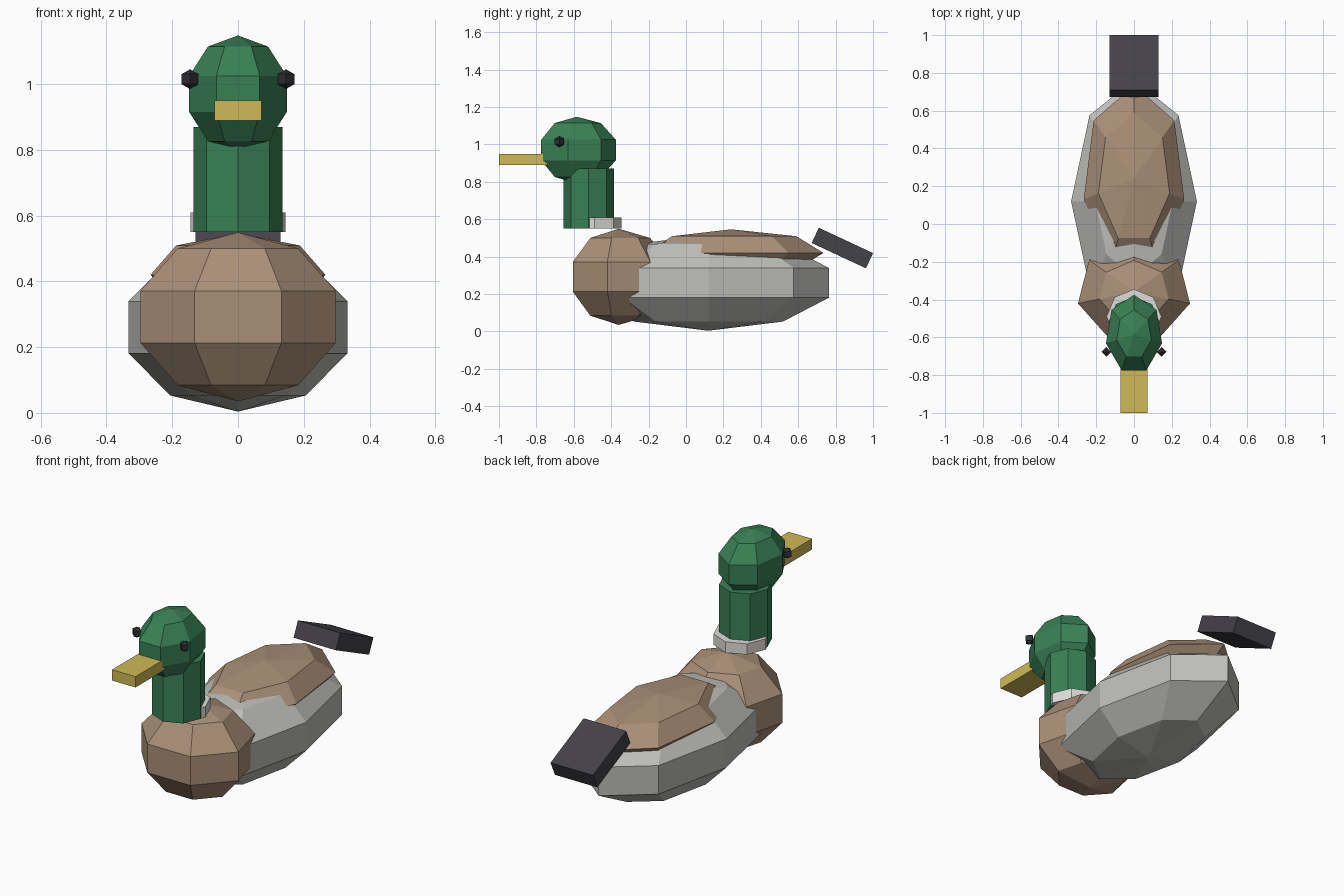
import bpy, bmesh, math
from mathutils import Matrix

if "Cube" in bpy.data.objects:
    bpy.data.objects.remove(bpy.data.objects["Cube"])


def material(name, r, g, b):
    def lin(c):
        c /= 255
        return c / 12.92 if c <= 0.04045 else ((c + 0.055) / 1.055) ** 2.4
    m = bpy.data.materials.new(name)
    m.diffuse_color = (lin(r), lin(g), lin(b), 1)
    m.use_nodes = True
    m.node_tree.nodes["Principled BSDF"].inputs["Base Color"].default_value = m.diffuse_color
    return m


GREEN = material("head green", 57, 129, 85)
BROWN = material("feather brown", 170, 144, 120)
GREY = material("flank grey", 190, 191, 186)
WHITE = material("collar white", 224, 222, 216)
YELLOW = material("bill yellow", 206, 186, 86)
DARK = material("tail charcoal", 68, 66, 73)
BLACK = material("eye black", 48, 47, 52)


def finish(name, bm, mat):
    bmesh.ops.recalc_face_normals(bm, faces=bm.faces)
    mesh = bpy.data.meshes.new(name)
    bm.to_mesh(mesh)
    bm.free()
    mesh.materials.append(mat)
    ob = bpy.data.objects.new(name, mesh)
    bpy.context.collection.objects.link(ob)
    return ob


def ball(name, centre, radii, segments, rings, mat):
    """Faceted ellipsoid with one vertex column facing +y."""
    bm = bmesh.new()
    top, bottom = bm.verts.new((0, 0, 1)), bm.verts.new((0, 0, -1))
    loops = []
    for i in range(1, rings):
        t = math.pi * i / rings
        loops.append([bm.verts.new((math.sin(t) * math.sin(a), math.sin(t) * math.cos(a), math.cos(t)))
                      for a in (math.tau * k / segments for k in range(segments))])
    for k in range(segments):
        n = (k + 1) % segments
        bm.faces.new((top, loops[0][k], loops[0][n]))
        bm.faces.new((bottom, loops[-1][n], loops[-1][k]))
        for a, b in zip(loops, loops[1:]):
            bm.faces.new((a[k], b[k], b[n], a[n]))
    bm.transform(Matrix.Translation(centre) @ Matrix.Diagonal((*radii, 1)))
    return finish(name, bm, mat)


def tube(name, y, radius, z0, z1, mat):
    """Capped upright eight-sided column."""
    bm = bmesh.new()
    bmesh.ops.create_cone(bm, cap_ends=True, segments=8, radius1=radius, radius2=radius, depth=z1 - z0)
    bm.transform(Matrix.Translation((0, y, (z0 + z1) / 2)))
    return finish(name, bm, mat)


def box(name, centre, size, mat, tilt=0):
    bm = bmesh.new()
    bmesh.ops.create_cube(bm, size=1)
    bm.transform(Matrix.Translation(centre) @ Matrix.Rotation(math.radians(tilt), 4, 'X')
                 @ Matrix.Diagonal((*size, 1)))
    return finish(name, bm, mat)


# Body masses
ball("body", (0, 0.12, 0.26), (0.35, 0.678, 0.256), 8, 5, GREY)
ball("breast", (0, -0.36, 0.292), (0.32, 0.286, 0.257), 7, 5, BROWN)
ball("back_feathers", (0, 0.24, 0.42), (0.273, 0.495, 0.126), 7, 4, BROWN)

# Neck, collar and head
tube("neck", -0.52, 0.135, 0.55, 0.87, GREEN)
tube("collar", -0.49, 0.145, 0.55, 0.61, WHITE)
ball("head", (0, -0.585, 0.97), (0.16, 0.221, 0.178), 7, 5, GREEN)

# Bill and tail
box("bill", (0, -0.87, 0.92), (0.144, 0.26, 0.06), YELLOW)
box("tail", (0, 0.836, 0.446), (0.26, 0.32, 0.09), DARK, tilt=-25)

# Eyes
for side, x in (("left", 0.146), ("right", -0.146)):
    ball(side + "_eye", (x, -0.677, 1.015), (0.03, 0.03, 0.03), 4, 3, BLACK)
